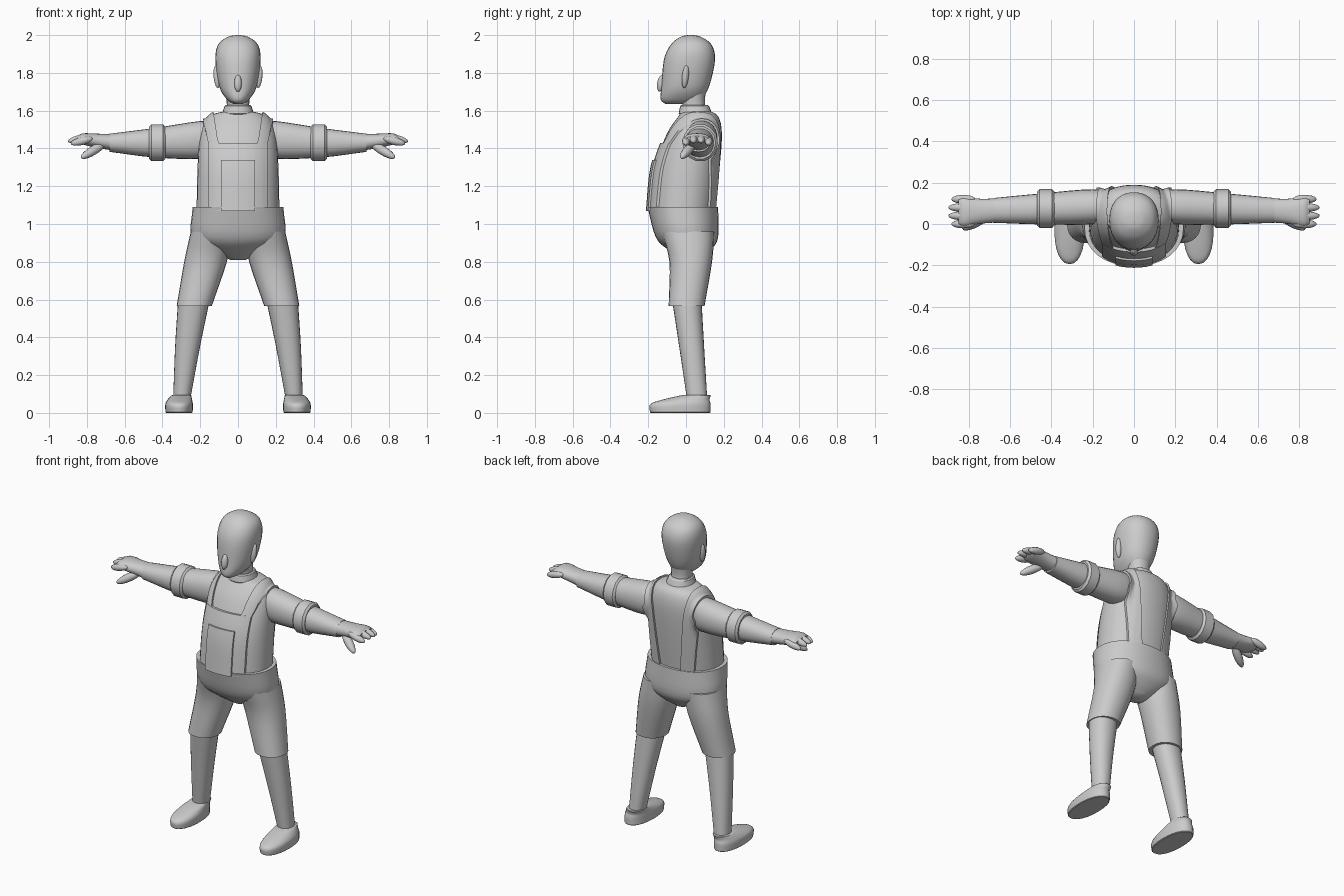
import bpy, bmesh, math
from mathutils import Vector
from mathutils.bvhtree import BVHTree

cube = bpy.data.objects.get("Cube")
if cube:
    bpy.data.objects.remove(cube, do_unlink=True)

grey = (0.6, 0.6, 0.6, 1)
clay = bpy.data.materials.new("light_grey")
clay.use_nodes = True
clay.diffuse_color = grey
clay.node_tree.nodes["Principled BSDF"].inputs["Base Color"].default_value = grey


def finish(name, bm):
    """Turn a bmesh into a smooth shaded object."""
    bmesh.ops.recalc_face_normals(bm, faces=bm.faces)
    mesh = bpy.data.meshes.new(name)
    bm.to_mesh(mesh)
    bm.free()
    obj = bpy.data.objects.new(name, mesh)
    bpy.context.collection.objects.link(obj)
    mesh.materials.append(clay)
    bpy.ops.object.select_all(action="DESELECT")
    obj.select_set(True)
    bpy.context.view_layer.objects.active = obj
    bpy.ops.object.shade_smooth_by_angle(angle=math.radians(45))
    return obj


def spline(rings, steps=4):
    """Fill in smooth in-between rings."""
    rings = [Vector(ring) for ring in rings]
    padded = [rings[0] * 2 - rings[1]] + rings + [rings[-1] * 2 - rings[-2]]
    result = []
    for before, start, end, after in zip(padded, padded[1:], padded[2:], padded[3:]):
        for i in range(steps):
            t = i / steps
            tangent_in = (end - before) / 2
            tangent_out = (after - start) / 2
            blend = t * t * (3 - 2 * t)
            result.append(start.lerp(end, blend) + tangent_in * t * (1 - t) ** 2
                          - tangent_out * t * t * (1 - t))
    return result + [rings[-1]]


def rounded(value, power):
    return math.copysign(abs(value) ** (2 / power), value)


def loft(name, rings, axis="Z", side=1, sides=24, power=2.2):
    """Skin rounded rings (position, centre a, centre b, radius a, radius b) along an axis."""
    bm = bmesh.new()
    loops = []
    for t, a, b, radius_a, radius_b in spline(rings):
        loop = []
        for i in range(sides):
            angle = math.tau * i / sides
            u = a + radius_a * rounded(math.cos(angle), power)
            v = b + radius_b * rounded(math.sin(angle), power)
            x, y, z = (u, v, t) if axis == "Z" else (t, u, v)
            loop.append(bm.verts.new((x * side, y, z)))
        loops.append(loop)
    for low, high in zip(loops, loops[1:]):
        for i in range(sides):
            j = (i + 1) % sides
            bm.faces.new((low[i], low[j], high[j], high[i]))
    bm.faces.new(loops[0])
    bm.faces.new(loops[-1])
    return finish(name, bm)


def body(*rows):
    """Rows of (height, half width, front, back) as centred rings."""
    return [(z, 0, (front + back) / 2, width, (back - front) / 2)
            for z, width, front, back in rows]


def blob(name, start, end, thickness, side=1):
    """Long rounded lump between two points."""
    start, end = Vector(start), Vector(end)
    along = end - start
    turn = along.to_track_quat("Z", "Y")
    bm = bmesh.new()
    bmesh.ops.create_uvsphere(bm, u_segments=12, v_segments=10, radius=1)
    for vert in bm.verts:
        x, y, z = vert.co
        vert.co = (start + end) / 2 + turn @ Vector((x * thickness, y * thickness, z * along.length / 2))
        vert.co.x *= side
    return finish(name, bm)


def bevel(obj, width):
    mod = obj.modifiers.new("soft_edge", "BEVEL")
    mod.width = width
    mod.limit_method = "ANGLE"


def tree(obj):
    bm = bmesh.new()
    bm.from_mesh(obj.data)
    result = BVHTree.FromBMesh(bm)
    bm.free()
    return result


# Shirt, collar and neck
shirt = loft("shirt", body((1.05, .22, -.19, .15), (1.3, .214, -.165, .178), (1.48, .2, -.1, .19),
                           (1.57, .15, -.04, .17), (1.6, .06, -.02, .12)), sides=32)
surfaces = [tree(shirt)]
bevel(loft("collar", body((1.58, .085, -.04, .14), (1.63, .07, -.03, .12))), .006)
loft("neck", body((1.58, .06, -.02, .11), (1.65, .06, -.02, .1), (1.73, .07, -.03, .11)))

# Head and nose
loft("head", body((1.636, .025, -.11, .03), (1.66, .06, -.134, .08), (1.73, .1, -.13, .123),
                  (1.87, .12, -.117, .154), (1.95, .105, -.08, .135), (1.99, .055, -.03, .08),
                  (2, .01, .01, .04)), sides=28)
blob("nose", (0, -.14, 1.7), (0, -.125, 1.79), .02)

# Hips of the overalls
loft("hips", body((.81, .04, -.02, .07), (.86, .15, -.09, .13), (.93, .247, -.16, .17),
                  (1.09, .24, -.204, .17)), sides=32)

sides = {"left_": 1, "right_": -1}
for prefix, s in sides.items():
    # Sleeve, forearm and rolled cuff
    arm = loft(prefix + "arm", [(.1, .08, 1.46, .06, .08), (.2, .083, 1.445, .085, .1),
                                (.45, .073, 1.43, .075, .077), (.68, .066, 1.43, .06, .048)],
               axis="X", side=s)
    surfaces.append(tree(arm))
    cuff = loft(prefix + "cuff", [(x, .075, 1.43, .094, .1) for x in (.385, .47)],
                axis="X", side=s, sides=14, power=2)
    bevel(cuff, .012)

    # Hand with four fingers and a thumb
    loft(prefix + "palm", [(.64, .067, 1.43, .058, .044), (.74, .062, 1.44, .06, .038),
                           (.82, .058, 1.45, .07, .03), (.85, .06, 1.45, .06, .015)],
         axis="X", side=s)
    for i, finger in enumerate(("index", "middle", "ring", "little")):
        y = .04 * i
        outer = i in (0, 3)
        tip = .885 if outer else .9
        drop = .012 if outer else 0
        blob(prefix + finger + "_finger", (.77, y, 1.465 - drop), (tip, y, 1.437 - drop), .021, s)
    blob(prefix + "thumb", (.7, .045, 1.43), (.83, -.025, 1.35), .025, s)

    # Ear
    blob(prefix + "ear", (.106, -.01, 1.72), (.117, .003, 1.84), .018, s)

    # Short trouser leg, lower leg and shoe
    loft(prefix + "trouser_leg", [(.96, .14, .01, .11, .14), (.8, .172, .025, .113, .113),
                                  (.565, .232, .003, .093, .095)], side=s)
    loft(prefix + "leg", [(.6, .233, .004, .084, .078), (.35, .267, .03, .066, .066),
                          (.08, .297, .058, .046, .054)], side=s)
    shoe = loft(prefix + "shoe", [(0, .312, -.03, .072, .16), (.045, .312, -.03, .073, .16),
                                  (.07, .308, 0, .065, .125), (.094, .3, .055, .052, .077)], side=s)
    bevel(shoe, .005)


def panel(name, rows, lift, thickness, side=1, steps=10):
    """Lay a strip of cloth over the shirt; rows are (x start, x end, pivot height, angle)."""
    bm = bmesh.new()
    grid, under = [], {}
    for start, end, z, angle in rows:
        out = Vector((0, -math.cos(angle), math.sin(angle)))
        line = []
        for i in range(steps + 1):
            x = start + (end - start) * i / steps
            pivot = Vector((side * x, .06, z))
            hits = [surface.ray_cast(pivot + out, -out) for surface in surfaces]
            nearest = min((hit for hit in hits if hit[0]), key=lambda hit: hit[3])
            vert = bm.verts.new(nearest[0] + out * lift)
            under[vert] = bm.verts.new(vert.co - out * thickness)
            line.append(vert)
        grid.append(line)
    for low, high in zip(grid, grid[1:]):
        for i in range(steps):
            corners = (low[i], low[i + 1], high[i + 1], high[i])
            bm.faces.new(corners)
            bm.faces.new([under[vert] for vert in reversed(corners)])
    rim = grid[0] + [line[-1] for line in grid[1:]]
    rim += grid[-1][-2::-1] + [line[0] for line in grid[-2:0:-1]]
    for a, b in zip(rim, rim[1:] + rim[:1]):
        bm.faces.new((a, b, under[b], under[a]))
    return finish(name, bm)


# Bib, pocket and shoulder straps
bib_bottom, bib_top, pocket_top, shoulder_z = 1.07, 1.43, 1.34, 1.46


def heights(low, high, count=8):
    return [low + (high - low) * i / count for i in range(count + 1)]


panel("bib", [(-.155, .155, z, 0) for z in heights(bib_bottom, bib_top)], .014, .02, steps=24)
panel("bib_pocket", [(-.09, .09, z, 0) for z in heights(bib_bottom, pocket_top)], .024, .02)
for prefix, s in sides.items():
    rows = [(.1, .155, bib_top - .01, 0)]
    for angle in heights(0, math.pi, 12):
        bulge = .02 * math.sin(angle)
        rows.append((.11 + bulge, .165 + bulge, shoulder_z, angle))
    rows += [(.07 + slant, .145 + slant, z, math.pi)
             for z in reversed(heights(bib_bottom, shoulder_z - .03))
             for slant in [(z - bib_bottom) / 10]]
    panel(prefix + "strap", rows, .013, .02, side=s)
